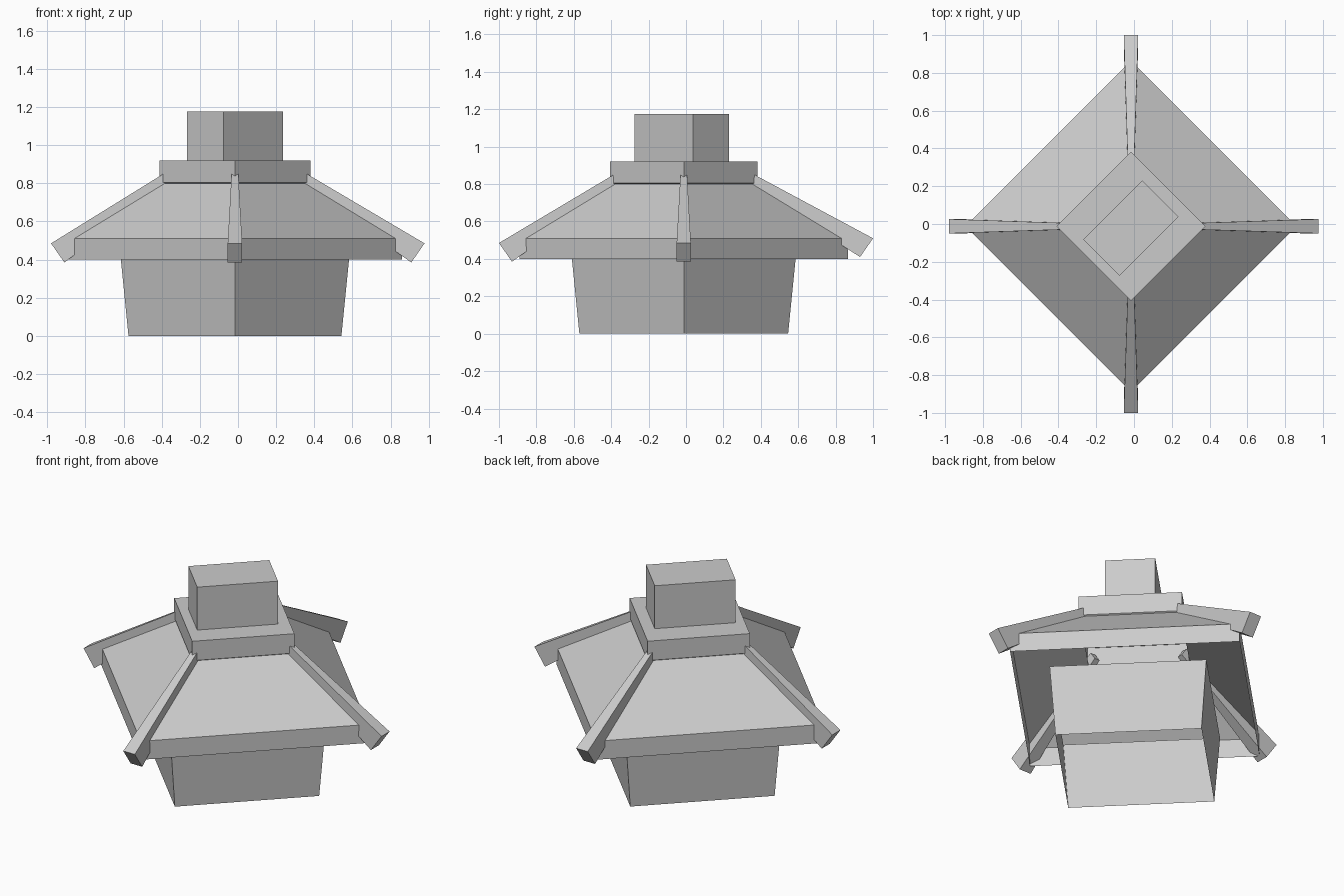
import bpy
import bmesh
from math import cos, sin, pi, sqrt
from mathutils import Vector

cube = bpy.data.objects.get("Cube")
if cube:
    bpy.data.objects.remove(cube, do_unlink=True)

CENTRE = Vector((-0.016, -0.012, 0))

grey = bpy.data.materials.new("plain grey")
grey.use_nodes = True
colour = (0.6, 0.6, 0.6, 1)
grey.diffuse_color = colour
grey.node_tree.nodes["Principled BSDF"].inputs["Base Color"].default_value = colour


def finish(name, bm):
    mesh = bpy.data.meshes.new(name)
    bm.to_mesh(mesh)
    bm.free()
    mesh.materials.append(grey)
    obj = bpy.data.objects.new(name, mesh)
    bpy.context.collection.objects.link(obj)
    return obj


def loft(name, rings, cap_start=False, cap_end=False):
    """Skin a list of four-cornered rings, optionally closing the ends."""
    bm = bmesh.new()
    loops = [[bm.verts.new(p) for p in ring] for ring in rings]
    for low, high in zip(loops, loops[1:]):
        for i in range(4):
            j = (i + 1) % 4
            bm.faces.new((low[i], low[j], high[j], high[i]))
    if cap_start:
        bm.faces.new(loops[0][::-1])
    if cap_end:
        bm.faces.new(loops[-1])
    return finish(name, bm)


def diamond(radius, z):
    """Square ring with its corners on the x and y axes."""
    return [CENTRE + Vector((radius * cos(i * pi / 2), radius * sin(i * pi / 2), z))
            for i in range(4)]


# Open tapered base
loft("base_walls", [diamond(0.558, 0), diamond(0.599, 0.41)])

# Hollow hipped roof with an upright rim
loft("roof", [diamond(0.877, 0.4), diamond(0.877, 0.51), diamond(0.385, 0.8)])

# Collar on top of the roof
loft("collar", [diamond(0.385, 0.8), diamond(0.395, 0.805), diamond(0.395, 0.92)],
     cap_end=True)


# Oblong cap block, turned to follow the roof sides
def oblong(z):
    u = Vector((1, 1, 0)) / sqrt(2)
    v = Vector((-1, 1, 0)) / sqrt(2)
    mid = Vector((-0.016, -0.022, z))
    return [mid + a * 0.221 * u + b * 0.136 * v
            for a, b in ((-1, -1), (1, -1), (1, 1), (-1, 1))]


loft("cap_block", [oblong(0.92), oblong(1.175)], cap_end=True)


# Tapered hip beams running down the four roof corners
def beam_ring(out, across, r, top, width, depth):
    drop = Vector((0, 0, -0.82)) - out * 0.57
    upper = Vector((CENTRE.x, CENTRE.y, top)) * 1 + out * r
    return [upper - across * width / 2, upper + across * width / 2,
            upper + across * width / 2 + drop * depth,
            upper - across * width / 2 + drop * depth]


tips = {"left": (0, 0.994, 0.485), "back": (1, 1.012, 0.51),
        "right": (2, 0.964, 0.485), "front": (3, 0.988, 0.485)}
for side, (turn, reach, tip_z) in tips.items():
    out = Vector((round(cos(turn * pi / 2)), round(sin(turn * pi / 2)), 0))
    across = Vector((-out.y, out.x, 0))
    loft(side + "_hip_beam",
         [beam_ring(out, across, 0.35, 0.865, 0.034, 0.06),
          beam_ring(out, across, reach, tip_z, 0.076, 0.122)],
         cap_start=True, cap_end=True)

# Make the closed beams face outward
for obj in bpy.data.objects:
    if obj.name.endswith("hip_beam"):
        bm = bmesh.new()
        bm.from_mesh(obj.data)
        bmesh.ops.recalc_face_normals(bm, faces=bm.faces)
        bm.to_mesh(obj.data)
        bm.free()
